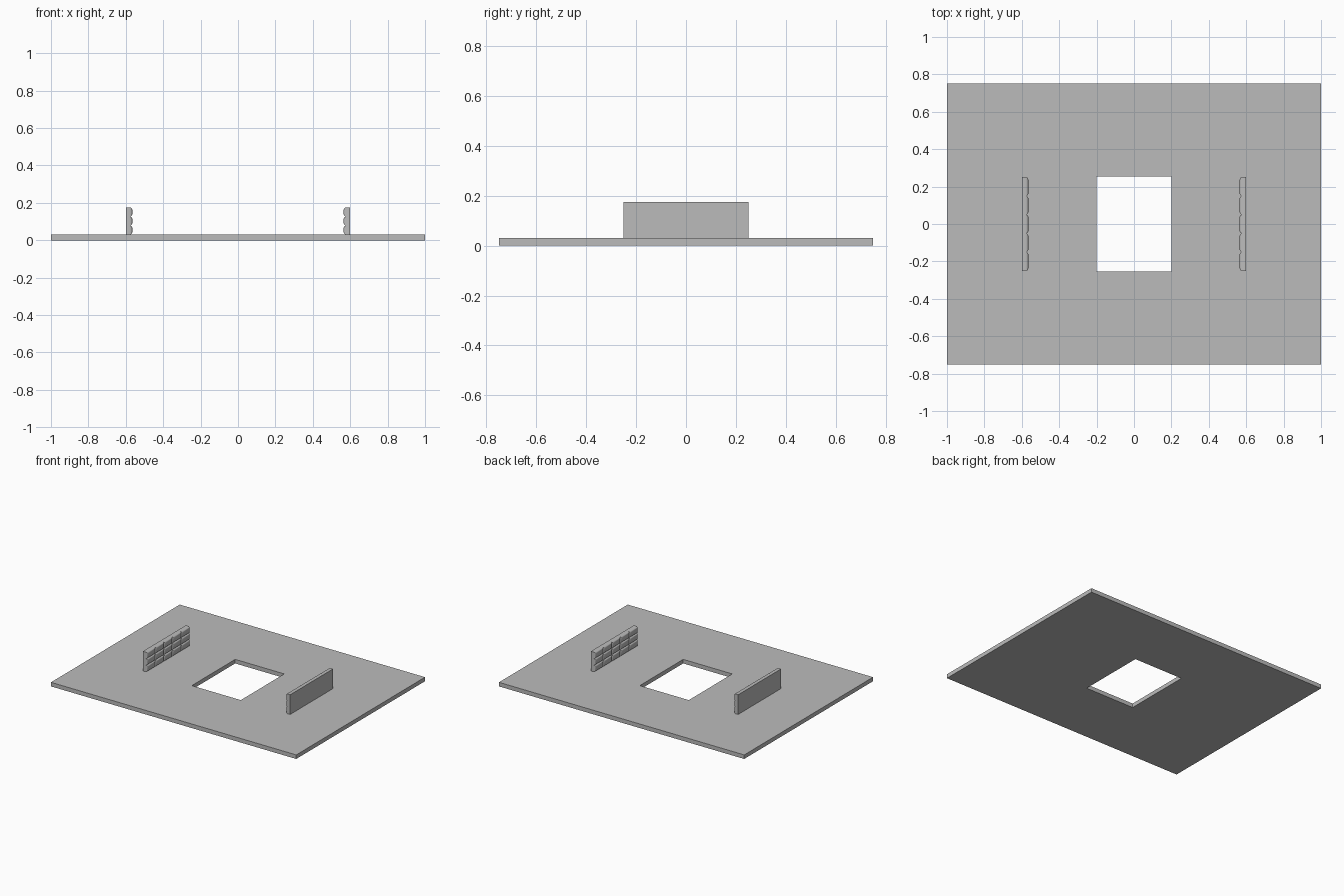
import bpy, bmesh
from mathutils import Matrix, Vector

cube = bpy.data.objects.get("Cube")
if cube:
    bpy.data.objects.remove(cube, do_unlink=True)

# Single grey material
grey = bpy.data.materials.new("plain_grey")
grey.use_nodes = True
grey.diffuse_color = (0.5, 0.5, 0.5, 1)
grey.node_tree.nodes["Principled BSDF"].inputs["Base Color"].default_value = (0.5, 0.5, 0.5, 1)

HALF_X, HALF_Y, THICK = 1.0, 0.75, 0.03
HOLE_X, HOLE_Y = 0.2, 0.253
WALL_OUT, WALL_DEPTH, WALL_LEN, WALL_H = 0.6, 0.035, 0.5, 0.145
COLS, ROWS, ROUND = 5, 3, 0.013


def finish(bm, name):
    bmesh.ops.recalc_face_normals(bm, faces=bm.faces)
    mesh = bpy.data.meshes.new(name)
    bm.to_mesh(mesh)
    bm.free()
    mesh.materials.append(grey)
    obj = bpy.data.objects.new(name, mesh)
    bpy.context.collection.objects.link(obj)
    return obj


# Base plate: a ring of faces around the rectangular opening, extruded up
bm = bmesh.new()
corners = [(-1, -1), (1, -1), (1, 1), (-1, 1)]
outer = [bm.verts.new((sx * HALF_X, sy * HALF_Y, 0)) for sx, sy in corners]
inner = [bm.verts.new((sx * HOLE_X, sy * HOLE_Y, 0)) for sx, sy in corners]
for i in range(4):
    j = (i + 1) % 4
    bm.faces.new((outer[i], outer[j], inner[j], inner[i]))
top = bmesh.ops.extrude_face_region(bm, geom=bm.faces[:], use_keep_orig=True)
bmesh.ops.translate(bm, vec=(0, 0, THICK),
                    verts=[v for v in top["geom"] if isinstance(v, bmesh.types.BMVert)])
finish(bm, "base_plate")


def block_wall(name, side):
    """Stacked blocks, flat outside and rounded on the side facing the opening."""
    bm = bmesh.new()
    w, h = WALL_LEN / COLS, WALL_H / ROWS
    for c in range(COLS):
        for r in range(ROWS):
            centre = Vector((side * (WALL_OUT - WALL_DEPTH / 2),
                             (c + 0.5) * w - WALL_LEN / 2,
                             THICK + (r + 0.5) * h))
            size = Matrix.Diagonal((WALL_DEPTH, w, h, 1))
            verts = bmesh.ops.create_cube(bm, size=1, matrix=Matrix.Translation(centre) @ size)["verts"]
            front = {v for v in verts if (v.co.x - centre.x) * side < 0}
            edges = {e for v in front for e in v.link_edges if set(e.verts) <= front}
            bmesh.ops.bevel(bm, geom=list(edges), offset=ROUND, segments=4,
                            profile=0.5, affect='EDGES')
    obj = finish(bm, name)
    bpy.ops.object.select_all(action='DESELECT')
    obj.select_set(True)
    bpy.context.view_layer.objects.active = obj
    bpy.ops.object.shade_smooth_by_angle(angle=0.6)


block_wall("left_block_wall", 1)
block_wall("right_block_wall", -1)
